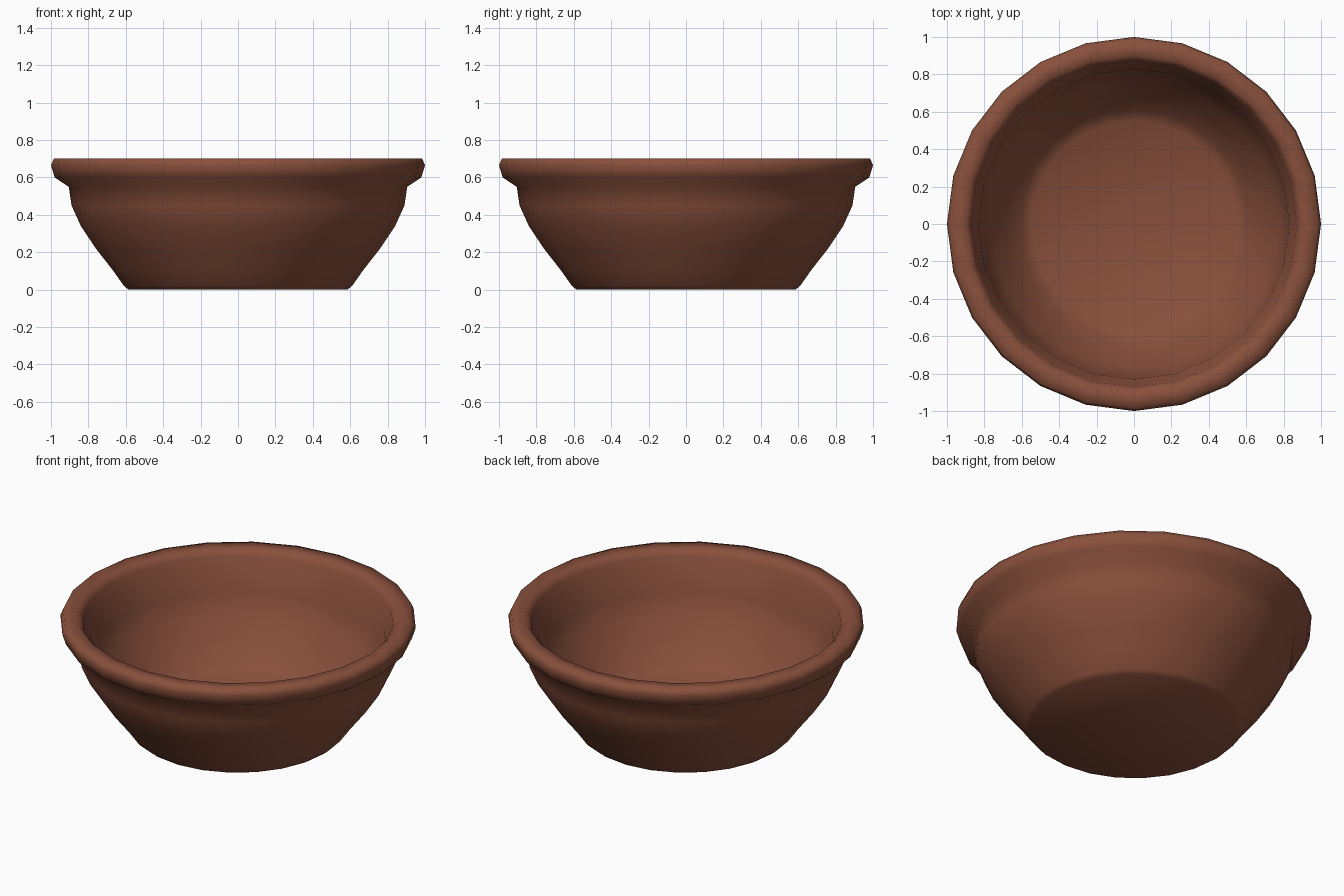
import bpy, bmesh, math

if "Cube" in bpy.data.objects:
    bpy.data.objects.remove(bpy.data.objects["Cube"])

SEGMENTS = 24

# fired clay
clay = bpy.data.materials.new("terracotta")
clay.diffuse_color = (0.25, 0.08, 0.045, 1)
clay.use_nodes = True
clay.node_tree.nodes["Principled BSDF"].inputs["Base Color"].default_value = clay.diffuse_color

# profile (radius, height): underside, outer wall, rolled rim, inner wall, floor
profile = [
    (0.585, 0.0), (0.61, 0.02), (0.67, 0.105), (0.76, 0.22), (0.84, 0.34),
    (0.89, 0.45), (0.905, 0.55), (0.98, 0.60), (1.0, 0.665), (0.985, 0.70),
    (0.90, 0.70), (0.872, 0.665), (0.86, 0.60), (0.83, 0.55), (0.82, 0.46),
    (0.77, 0.35), (0.69, 0.23), (0.61, 0.12), (0.55, 0.08),
]

bm = bmesh.new()
rings = []
for r, z in profile:
    ring = []
    for i in range(SEGMENTS):
        a = 2 * math.pi * i / SEGMENTS
        ring.append(bm.verts.new((r * math.cos(a), r * math.sin(a), z)))
    rings.append(ring)

# walls between neighbouring rings
for low, high in zip(rings, rings[1:]):
    for i in range(SEGMENTS):
        j = (i + 1) % SEGMENTS
        bm.faces.new((low[i], low[j], high[j], high[i]))

# underside and inner floor
bm.faces.new(rings[0][::-1])
bm.faces.new(rings[-1])
bmesh.ops.recalc_face_normals(bm, faces=bm.faces)

mesh = bpy.data.meshes.new("bowl")
bm.to_mesh(mesh)
bm.free()
mesh.materials.append(clay)
bowl = bpy.data.objects.new("bowl", mesh)
bpy.context.collection.objects.link(bowl)

# smooth shading, sharp only at hard edges
bpy.context.view_layer.objects.active = bowl
bowl.select_set(True)
bpy.ops.object.shade_smooth_by_angle(angle=math.radians(75))
